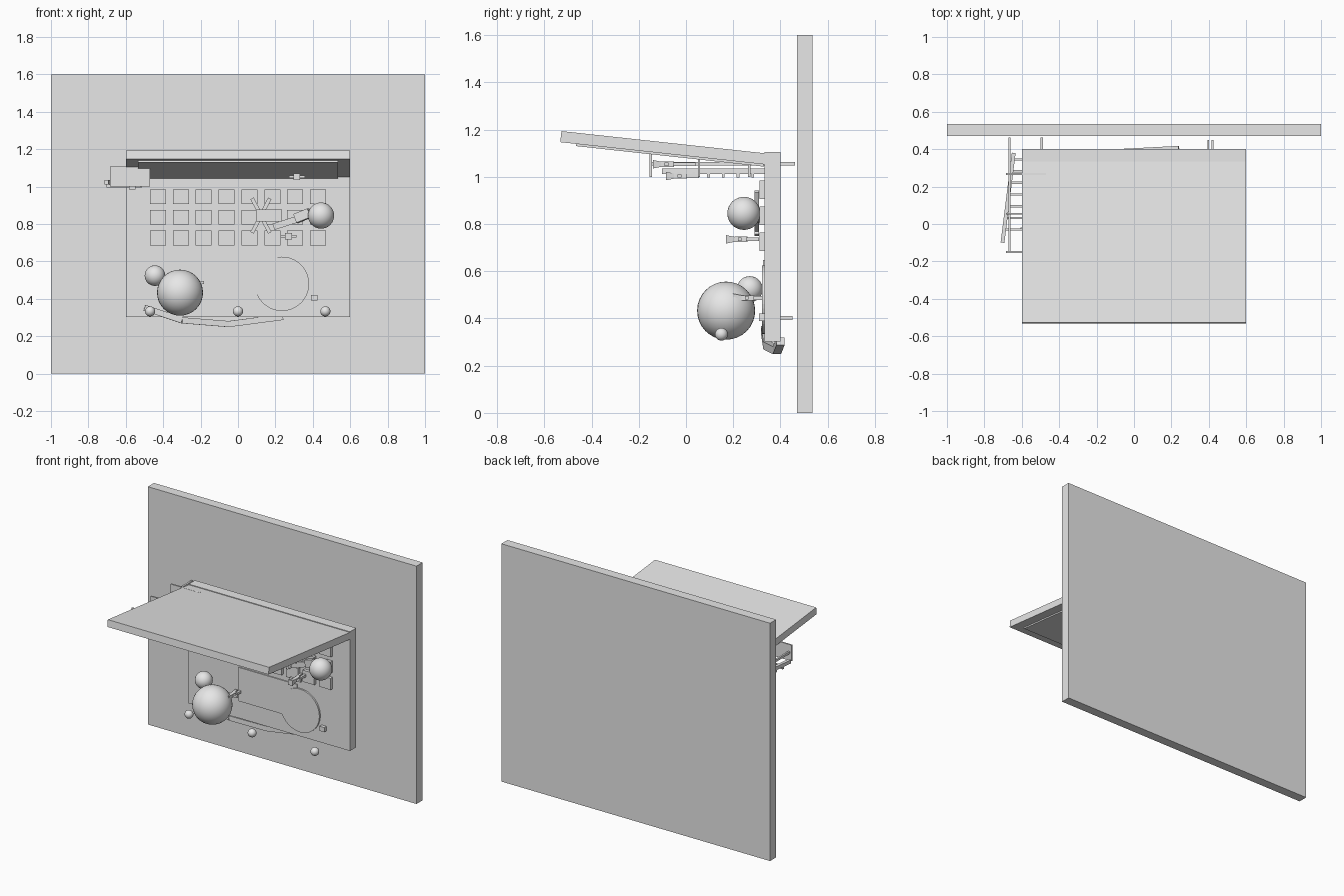
import bpy
import math
from mathutils import Vector

cube = bpy.data.objects.get("Cube")
if cube:
    bpy.data.objects.remove(cube, do_unlink=True)

grey = bpy.data.materials.new("light_grey")
grey.use_nodes = True
grey.diffuse_color = (0.8, 0.8, 0.8, 1)
grey.node_tree.nodes["Principled BSDF"].inputs["Base Color"].default_value = (0.8, 0.8, 0.8, 1)


def finish(name):
    ob = bpy.context.object
    ob.name = name
    ob.data.materials.append(grey)
    return ob


def box(name, x, y, z):
    """Box from three (low, high) spans."""
    spans = (x, y, z)
    bpy.ops.mesh.primitive_cube_add(size=1, location=[sum(s) / 2 for s in spans])
    ob = finish(name)
    ob.scale = [s[1] - s[0] for s in spans]
    return ob


def beam(name, a, b, width, height):
    """Rectangular bar running from a to b."""
    a, b = Vector(a), Vector(b)
    bpy.ops.mesh.primitive_cube_add(size=1, location=(a + b) / 2)
    ob = finish(name)
    ob.rotation_euler = (b - a).to_track_quat('Y', 'Z').to_euler()
    ob.scale = (width, (b - a).length, height)
    return ob


def ball(name, centre, radius):
    bpy.ops.mesh.primitive_uv_sphere_add(segments=32, ring_count=16, radius=radius, location=centre)
    bpy.ops.object.shade_smooth()
    return finish(name)


def figure(name, x, y, z, length=0.14):
    """Small figure lying on its back, head end toward the front."""
    bpy.ops.mesh.primitive_cone_add(vertices=4, radius1=0.025, radius2=0.014, depth=0.04,
                                    location=(x, y + 0.02, z), rotation=(-math.pi / 2, 0, 0))
    finish(name + "_head").rotation_euler.rotate_axis('Z', math.pi / 4)
    box(name + "_body", (x - 0.012, x + 0.012), (y + 0.035, y + 0.09), (z - 0.011, z + 0.011))
    box(name + "_arms", (x - 0.043, x + 0.043), (y + 0.05, y + 0.065), (z - 0.007, z + 0.007))
    for side in (-1, 1):
        cx = x + side * 0.012
        box(name + "_leg", (cx - 0.008, cx + 0.008), (y + 0.085, y + length), (z - 0.008, z + 0.008))


# Wall and opened computer
box("back_wall", (-1, 1), (0.47, 0.535), (0, 1.6))
box("keyboard_base", (-0.6, 0.6), (0.333, 0.4), (0.302, 1.104))
beam("screen_lid", (0, -0.53, 1.17), (0, 0.36, 1.073), 1.2, 0.047)
beam("screen_panel", (0, -0.465, 1.135), (0, 0.33, 1.048), 1.07, 0.01)

# Keys
for row in range(3):
    for col in range(8):
        cx, cz = -0.428 + col * 0.1223, 0.945 - row * 0.11
        box("key", (cx - 0.043, cx + 0.043), (0.312, 0.335), (cz - 0.039, cz + 0.039))

# Touch pad with round end
box("touch_pad", (-0.225, 0.21), (0.326, 0.335), (0.42, 0.647))
bpy.ops.mesh.primitive_cylinder_add(vertices=48, radius=0.145, depth=0.012,
                                    location=(0.235, 0.328, 0.48), rotation=(math.pi / 2, 0, 0))
finish("round_pad")

# Balls
ball("large_ball", (-0.31, 0.17, 0.433), 0.123)
ball("side_ball", (-0.444, 0.27, 0.524), 0.055)
ball("upper_ball", (0.444, 0.245, 0.845), 0.07)
for cx in (-0.47, 0, 0.467):
    ball("small_ball", (cx, 0.15, 0.333), 0.027)

# Creature with splayed legs and a long neck
box("creature_body", (0.095, 0.235), (0.28, 0.31), (0.813, 0.877))
for side in (-1, 1):
    for hip, foot in ((0.11, 0.075), (0.135, 0.17)):
        beam("creature_leg", (hip, 0.3, 0.845 + side * 0.025),
             (foot, 0.3, 0.845 + side * 0.092), 0.02, 0.02)
beam("creature_tail", (0.19, 0.3, 0.785), (0.33, 0.3, 0.83), 0.02, 0.035)
beam("creature_neck", (0.31, 0.295, 0.83), (0.385, 0.27, 0.86), 0.04, 0.05)

# Small figures
figure("lid_figure", 0.315, -0.14, 1.053, 0.18)
figure("key_figure", 0.27, 0.17, 0.735)
figure("shelf_figure", -0.565, -0.085, 1.003)
figure("ball_figure", -0.225, 0.2, 0.487, 0.125)

# Side rack: dividers joined by two rods
for cy in (-0.15, 0.055, 0.268):
    box("rack_divider", (-0.685, -0.47), (cy - 0.005, cy + 0.005), (1.0, 1.108))
for cx in (-0.665, -0.493):
    box("rack_rod", (cx - 0.006, cx + 0.006), (-0.15, 0.462), (1.047, 1.062))

# Ladder on the rack
for shift in (0, 0.13):
    beam("ladder_rail", (-0.703 + shift, -0.1, 1.023), (-0.643 + shift, 0.38, 1.023), 0.02, 0.024)
for i in range(7):
    cy = -0.03 + i * 0.0625
    cx = -0.7 + (cy + 0.1) * 0.125
    box("ladder_rung", (cx - 0.012, cx + 0.14), (cy - 0.006, cy + 0.006), (0.996, 1.02))

# Plug
box("plug_block", (0.39, 0.425), (0.31, 0.335), (0.39, 0.421))
for cx in (0.397, 0.419):
    box("plug_pin", (cx - 0.005, cx + 0.005), (0.33, 0.45), (0.394, 0.41))

# Cable in straight lengths along the lower edge
cable = [(-0.5, 0.335, 0.352), (-0.3, 0.345, 0.285), (-0.05, 0.385, 0.265), (0.24, 0.4, 0.303)]
for a, b in zip(cable, cable[1:]):
    beam("cable", a, b, 0.035, 0.032)
